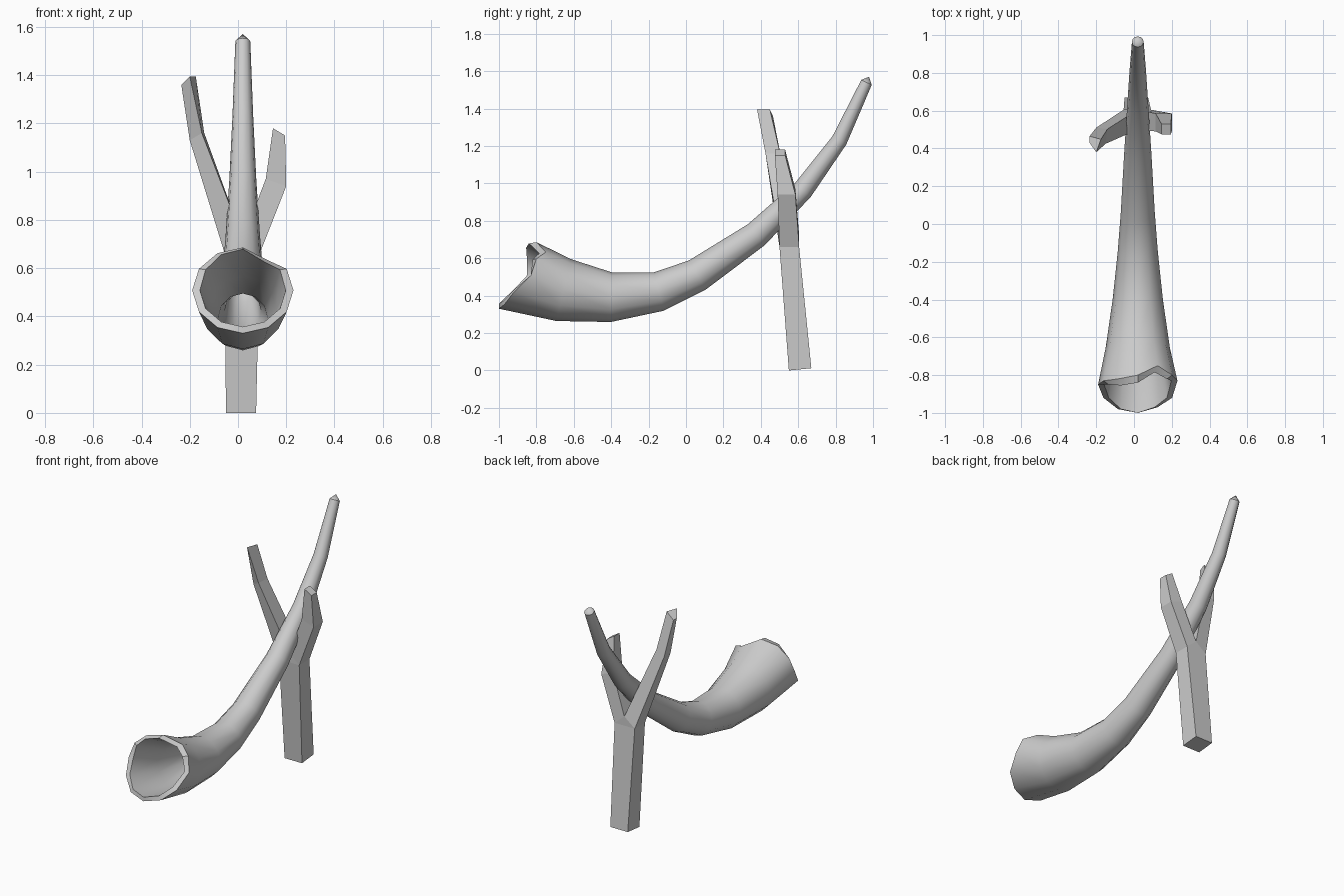
import bpy, bmesh, math
from mathutils import Vector

cube = bpy.data.objects.get("Cube")
if cube:
    bpy.data.objects.remove(cube)

grey = bpy.data.materials.new("plain_grey")
grey.use_nodes = True
colour = (0.6, 0.6, 0.6, 1)
grey.diffuse_color = colour
grey.node_tree.nodes["Principled BSDF"].inputs["Base Color"].default_value = colour

SIDES = 12
CENTRE_X = 0.02


def add_ring(bm, points):
    return [bm.verts.new(p) for p in points]


def bridge(bm, a, b):
    n = len(a)
    for i in range(n):
        j = (i + 1) % n
        bm.faces.new((a[i], a[j], b[j], b[i]))


def fan(bm, ring, apex):
    tip = bm.verts.new(apex)
    for i in range(len(ring)):
        bm.faces.new((ring[i], ring[(i + 1) % len(ring)], tip))


def finish(bm, name):
    bmesh.ops.recalc_face_normals(bm, faces=bm.faces[:])
    mesh = bpy.data.meshes.new(name)
    bm.to_mesh(mesh)
    bm.free()
    mesh.materials.append(grey)
    obj = bpy.data.objects.new(name, mesh)
    bpy.context.collection.objects.link(obj)
    return obj


# Horn: centre line (y, z) and radius, from behind the mouth to the tip
path = [(-0.655, 0.43, 0.17), (-0.4, 0.392, 0.133), (-0.145, 0.422, 0.106),
        (0.06, 0.51, 0.09), (0.375, 0.725, 0.072), (0.625, 0.965, 0.056),
        (0.82, 1.23, 0.043), (0.965, 1.54, 0.031)]
mouth = (-0.9, 0.508)


def horn_ring(index, inset=0.0):
    y, z, r = path[index]
    before = path[index - 1][:2] if index else mouth
    after = path[min(index + 1, len(path) - 1)][:2]
    along = (Vector(after) - Vector(before)).normalized()
    points = []
    for k in range(SIDES):
        a = math.tau * k / SIDES
        up = (r - inset) * math.cos(a)
        points.append((CENTRE_X + (r - inset) * math.sin(a),
                       y - along.y * up, z + along.x * up))
    return points


# Uneven mouth rim, starting at the top, with one chipped corner
rim_y = [-0.80, -0.75, -0.80, -0.83, -0.92, -0.97,
         -1.0, -0.98, -0.92, -0.85, -0.83, -0.82]
outer, inner = [], []
for k, y in enumerate(rim_y):
    a = math.tau * k / SIDES
    s, c = math.sin(a), math.cos(a)
    chip = 0.03 if k == 1 else 0
    top = max(c, 0)
    outer.append((CENTRE_X + 0.21 * s, y, 0.508 + 0.178 * c - chip))
    inner.append((CENTRE_X + 0.178 * s, y - 0.04 * top,
                  0.508 + 0.151 * c + 0.02 * top - chip))

bm = bmesh.new()
outer_rim = add_ring(bm, outer)
last = outer_rim
for i in range(len(path)):
    ring = add_ring(bm, horn_ring(i))
    bridge(bm, last, ring)
    last = ring
fan(bm, last, (CENTRE_X, 0.978, 1.57))

# Hollow inside of the horn
last = add_ring(bm, inner)
bridge(bm, outer_rim, last)
for i in range(4):
    ring = add_ring(bm, horn_ring(i, 0.03))
    bridge(bm, last, ring)
    last = ring
fan(bm, last, (CENTRE_X, 0.2, 0.61))
horn = finish(bm, "horn")
bpy.ops.object.select_all(action="DESELECT")
horn.select_set(True)
bpy.context.view_layer.objects.active = horn
bpy.ops.object.shade_smooth_by_angle(angle=math.radians(35))

# Forked stand: square post with a shallow peak where the branches part
FRONT, BACK = 0.50, 0.605
bm = bmesh.new()
foot = add_ring(bm, [(-0.05, 0.55, 0), (0.075, 0.55, 0),
                     (0.075, 0.67, 0.012), (-0.05, 0.67, 0.012)])
right_f, left_f, left_b, right_b = add_ring(
    bm, [(-0.055, FRONT, 0.66), (0.09, FRONT, 0.66),
         (0.09, BACK, 0.66), (-0.055, BACK, 0.66)])
crotch_f, crotch_b = add_ring(bm, [(0.02, FRONT, 0.72), (0.02, BACK, 0.72)])
bridge(bm, foot, [right_f, left_f, left_b, right_b])
bm.faces.new(foot)
bm.faces.new((right_f, left_f, crotch_f))
bm.faces.new((right_b, left_b, crotch_b))


def branch(start, sections):
    """Each section: outer x, z; inner x, z; front y, back y; twist."""
    last = start
    for ox, oz, ix, iz, front, back, twist in sections:
        ring = add_ring(bm, [(ox, front + twist, oz), (ix - twist / 2, front, iz),
                             (ix, back - twist / 3, iz), (ox, back, oz)])
        bridge(bm, last, ring)
        last = ring
    bm.faces.new(last)


branch([left_f, crotch_f, crotch_b, left_b],
       [(0.20, 0.94, 0.115, 0.97, 0.49, 0.585, 0),
        (0.195, 1.15, 0.145, 1.18, 0.475, 0.53, 0)])
branch([right_f, crotch_f, crotch_b, right_b],
       [(-0.20, 1.13, -0.14, 1.16, 0.425, 0.51, 0.02),
        (-0.235, 1.36, -0.175, 1.395, 0.38, 0.465, 0.05)])
finish(bm, "forked_stand")
